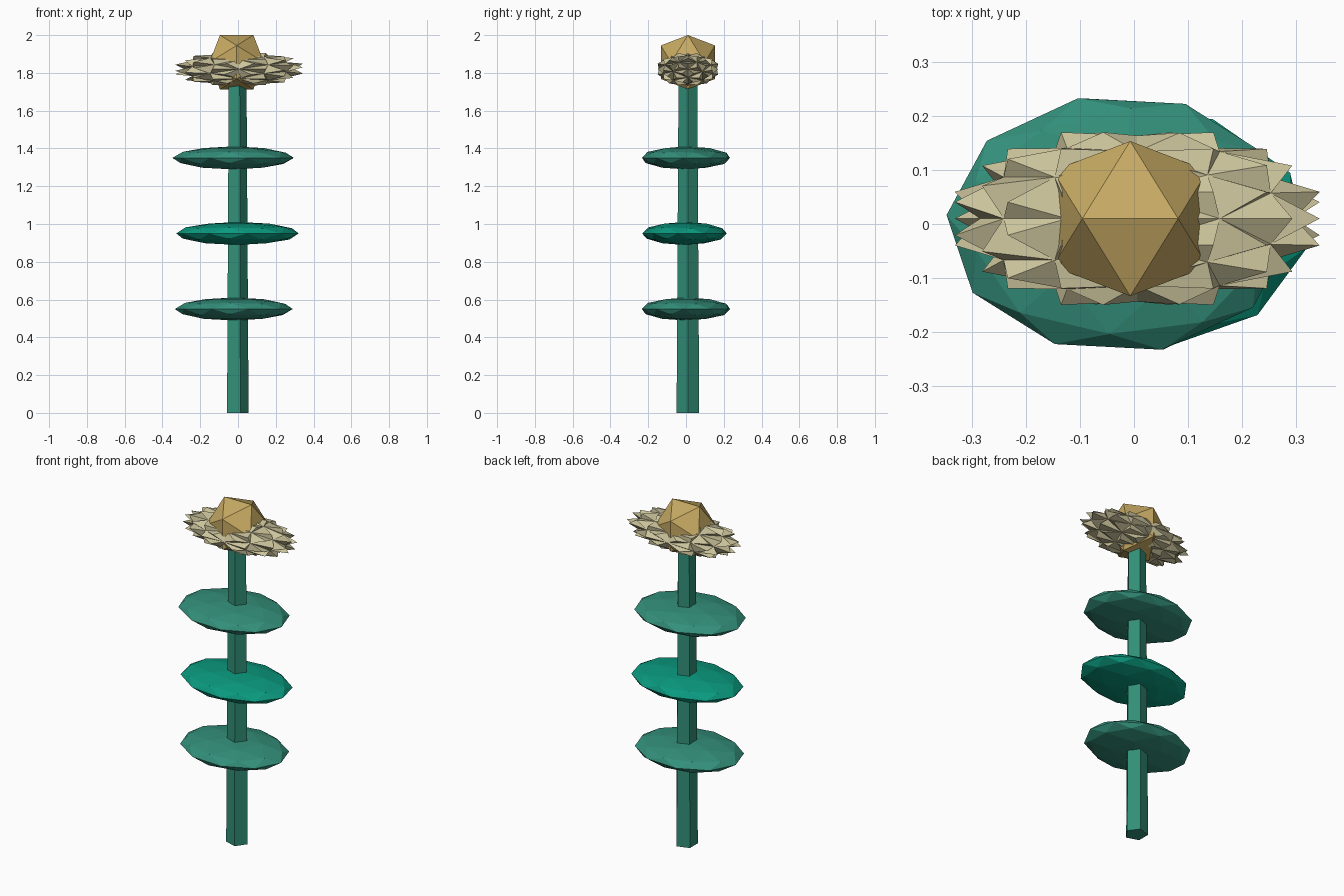
import bpy, bmesh, math
from mathutils import Matrix, Vector

if "Cube" in bpy.data.objects:
    bpy.data.objects.remove(bpy.data.objects["Cube"])

CX, CY = -0.007, 0.01   # plant axis
EDGE_UP = Matrix.Rotation(-math.radians(31.717), 4, 'Y')  # icosahedron with an edge on top


def material(name, rgb):
    m = bpy.data.materials.new(name)
    m.diffuse_color = (*rgb, 1)
    m.use_nodes = True
    m.node_tree.nodes["Principled BSDF"].inputs["Base Color"].default_value = m.diffuse_color
    return m


def finish(name, bm, mat):
    bmesh.ops.recalc_face_normals(bm, faces=bm.faces[:])
    me = bpy.data.meshes.new(name)
    bm.to_mesh(me)
    bm.free()
    me.materials.append(mat)
    ob = bpy.data.objects.new(name, me)
    bpy.context.collection.objects.link(ob)
    return ob


def ball(level, turn, size, loc, spike=None):
    """Faceted ball, turned and then squashed; spike = (valley, tip, sideways sweep)."""
    bm = bmesh.new()
    bmesh.ops.create_icosphere(bm, subdivisions=level, radius=1)
    bm.transform(turn)
    if spike:
        valley, tip, sweep = spike
        base = list(bm.verts)
        tips = bmesh.ops.poke(bm, faces=bm.faces[:])['verts']
        for v in base:
            v.co = v.co.normalized() * valley
        for v in tips:
            v.co = v.co.normalized() * tip
            v.co.x += sweep * max(-1, min(1, v.co.x * 3))
        # fit the spikes exactly into the wanted size
        size = [s / max(abs(v.co[i]) for v in bm.verts) for i, s in enumerate(size)]
    bm.transform(Matrix.Translation(loc) @ Matrix.Diagonal((*size, 1)))
    return bm


stem_green = material("stem_green", (0.031, 0.275, 0.185))
leaf_green = material("leaf_green", (0.033, 0.275, 0.195))
bright_green = material("bright_green", (0.003, 0.32, 0.21))
cream = material("cream", (0.60, 0.55, 0.33))
gold = material("gold", (0.57, 0.40, 0.125))

# Tapered five-sided stem, one corner facing +x
bm = bmesh.new()
bmesh.ops.create_cone(bm, cap_ends=True, segments=5, radius1=0.063, radius2=0.052, depth=1.78)
corner = max((v.co for v in bm.verts), key=lambda c: c.xy.length)
ang = math.atan2(corner.y, corner.x)
bm.transform(Matrix.Translation((CX, CY, 0.89)) @ Matrix.Rotation(-ang, 4, 'Z'))
finish("stem", bm, stem_green)

# Three flattened leaves up the stem: height, centre x, y, half sizes, turn
for i, (z, x, y, a, b, turn, mat) in enumerate([
        (0.55, -0.022, 0.0, 0.313, 0.24, 14, leaf_green),
        (0.95, -0.003, -0.008, 0.328, 0.227, 9, bright_green),
        (1.35, -0.026, 0.0, 0.322, 0.24, 14, leaf_green)]):
    rot = Matrix.Rotation(math.radians(turn), 4, 'Z')
    finish(f"leaf_{i + 1}", ball(2, rot, (a, b, 0.061), Vector((x, y, z))), mat)

# Spiky oval petal ring, spikes swept towards both ends
finish("petals", ball(2, Matrix.Rotation(math.pi / 2, 4, 'Y'), (0.338, 0.16, 0.094),
                      Vector((0.006, CY, 1.82)), (0.93, 1.03, 0.1)), cream)

# Flower centre: plain icosahedron
finish("flower_centre", ball(1, EDGE_UP, (0.1687,) * 3, Vector((CX, CY, 1.8565))), gold)
